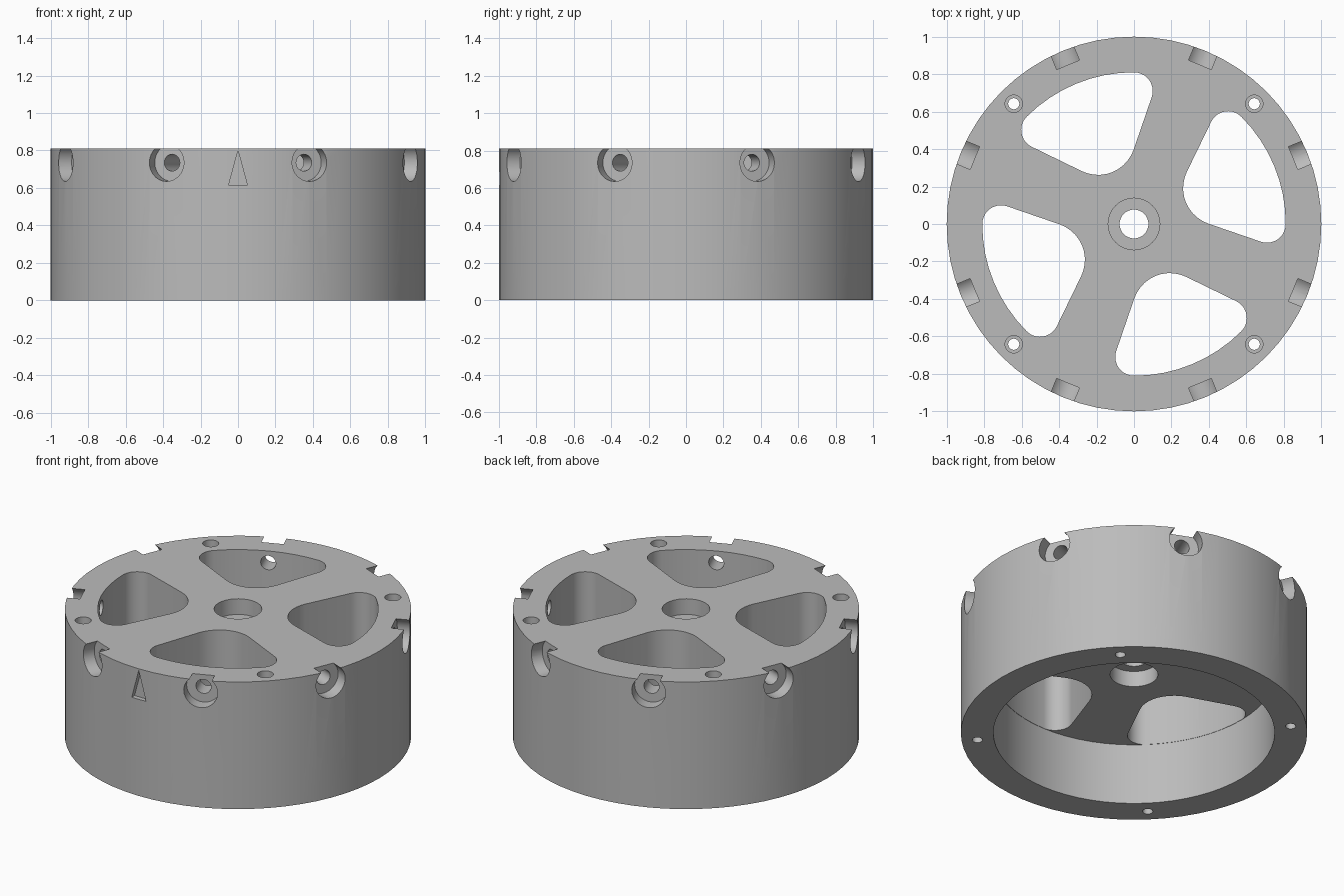
import bpy, bmesh
from math import radians, cos, sin, sqrt
from mathutils import Matrix, Vector

if "Cube" in bpy.data.objects:
    bpy.data.objects.remove(bpy.data.objects["Cube"], do_unlink=True)

HEIGHT, PLATE_BOTTOM, POCKET_R = 0.81, 0.39, 0.81

grey = bpy.data.materials.new("mid grey")
grey.use_nodes = True
grey.diffuse_color = (0.5, 0.5, 0.5, 1)
grey.node_tree.nodes["Principled BSDF"].inputs["Base Color"].default_value = grey.diffuse_color


def arc(cx, cy, r, start, end, steps):
    angles = [radians(start + (end - start) * i / steps) for i in range(steps + 1)]
    return [(cx + r * cos(a), cy + r * sin(a)) for a in angles]


def circle(r, sides, cx=0, cy=0):
    return arc(cx, cy, r, 0, 360, sides)[:-1]


def prism(bm, outline, low, high, matrix=Matrix()):
    """Extrude a flat outline between two heights, then place it."""
    rings = [[bm.verts.new(matrix @ Vector((x, y, z))) for x, y in outline] for z in (low, high)]
    bm.faces.new(rings[0][::-1])
    bm.faces.new(rings[1])
    n = len(outline)
    for i in range(n):
        j = (i + 1) % n
        bm.faces.new((rings[0][i], rings[0][j], rings[1][j], rings[1][i]))


def finish(bm, name):
    bmesh.ops.recalc_face_normals(bm, faces=bm.faces)
    mesh = bpy.data.meshes.new(name)
    bm.to_mesh(mesh)
    bm.free()
    obj = bpy.data.objects.new(name, mesh)
    bpy.context.collection.objects.link(obj)
    mesh.materials.append(grey)
    return obj


def cut(target, bm, name):
    """Subtract one group of separate solids from the target."""
    cutter = finish(bm, name)
    cutter.hide_render = True
    mod = target.modifiers.new(name, "BOOLEAN")
    mod.operation, mod.solver, mod.object = "DIFFERENCE", "EXACT", cutter
    bpy.context.view_layer.objects.active = target
    bpy.ops.object.modifier_apply(modifier=mod.name)
    bpy.data.objects.remove(cutter, do_unlink=True)


# Drum
bm = bmesh.new()
prism(bm, circle(1, 64), 0, HEIGHT)
wheel = finish(bm, "wheel_drum")

# Hollow underside
bm = bmesh.new()
prism(bm, circle(POCKET_R + 0.002, 64), -0.1, PLATE_BOTTOM)
cut(wheel, bm, "underside_cavity")

# Four rounded openings between the spokes
side = 109.3
pocket = arc(0, 0, POCKET_R, 0, 45, 8)
corner = 0.71 / sqrt(2)
pocket += arc(corner, corner, 0.1, 45, 45 + side, 10)[1:]
pocket += arc(0.462, 0.191, 0.2, 45 + side, 360 - side, 10)
pocket += arc(0.71, 0, 0.1, -side, 0, 10)[:-1]
bm = bmesh.new()
for i in range(4):
    prism(bm, pocket, PLATE_BOTTOM - 0.05, 1, Matrix.Rotation(radians(90 * i), 4, "Z"))
cut(wheel, bm, "spoke_openings")

# Hub recesses above and below, and rim screw recesses
bm = bmesh.new()
prism(bm, circle(0.138, 32), HEIGHT - 0.1, 1)
prism(bm, circle(0.138, 32), 0.2, PLATE_BOTTOM + 0.1)
for x in (-0.642, 0.642):
    for y in (-0.642, 0.642):
        prism(bm, circle(0.047, 20, x, y), HEIGHT - 0.2, 1)
cut(wheel, bm, "screw_and_hub_recesses")

# Axle hole and rim through holes
bm = bmesh.new()
prism(bm, circle(0.077, 32), 0.3, 1)
for x in (-0.642, 0.642):
    for y in (-0.642, 0.642):
        prism(bm, circle(0.03, 16, x, y), -0.1, 1)
cut(wheel, bm, "through_holes")

# Eight radial recesses breaking the top edge, each with a bore
for name, radius, inner in (("side_recesses", 0.1, 0.92), ("side_bores", 0.045, 0.7)):
    bm = bmesh.new()
    for i in range(8):
        place = (Matrix.Translation((0, 0, 0.735)) @ Matrix.Rotation(radians(22.5 + 45 * i), 4, "Z")
                 @ Matrix.Rotation(radians(90), 4, "Y"))
        prism(bm, circle(radius, 28), inner, 1.1, place)
    cut(wheel, bm, name)

# Engraved pointer on the front
bm = bmesh.new()
prism(bm, [(-0.05, 0.615), (0.05, 0.615), (0, 0.8)], 0.97, 1.1, Matrix.Rotation(radians(90), 4, "X"))
cut(wheel, bm, "front_pointer")

# Smooth the round walls and keep the rims crisp
bpy.ops.object.select_all(action="DESELECT")
wheel.select_set(True)
bpy.context.view_layer.objects.active = wheel
bpy.ops.object.shade_smooth_by_angle(angle=radians(30))
